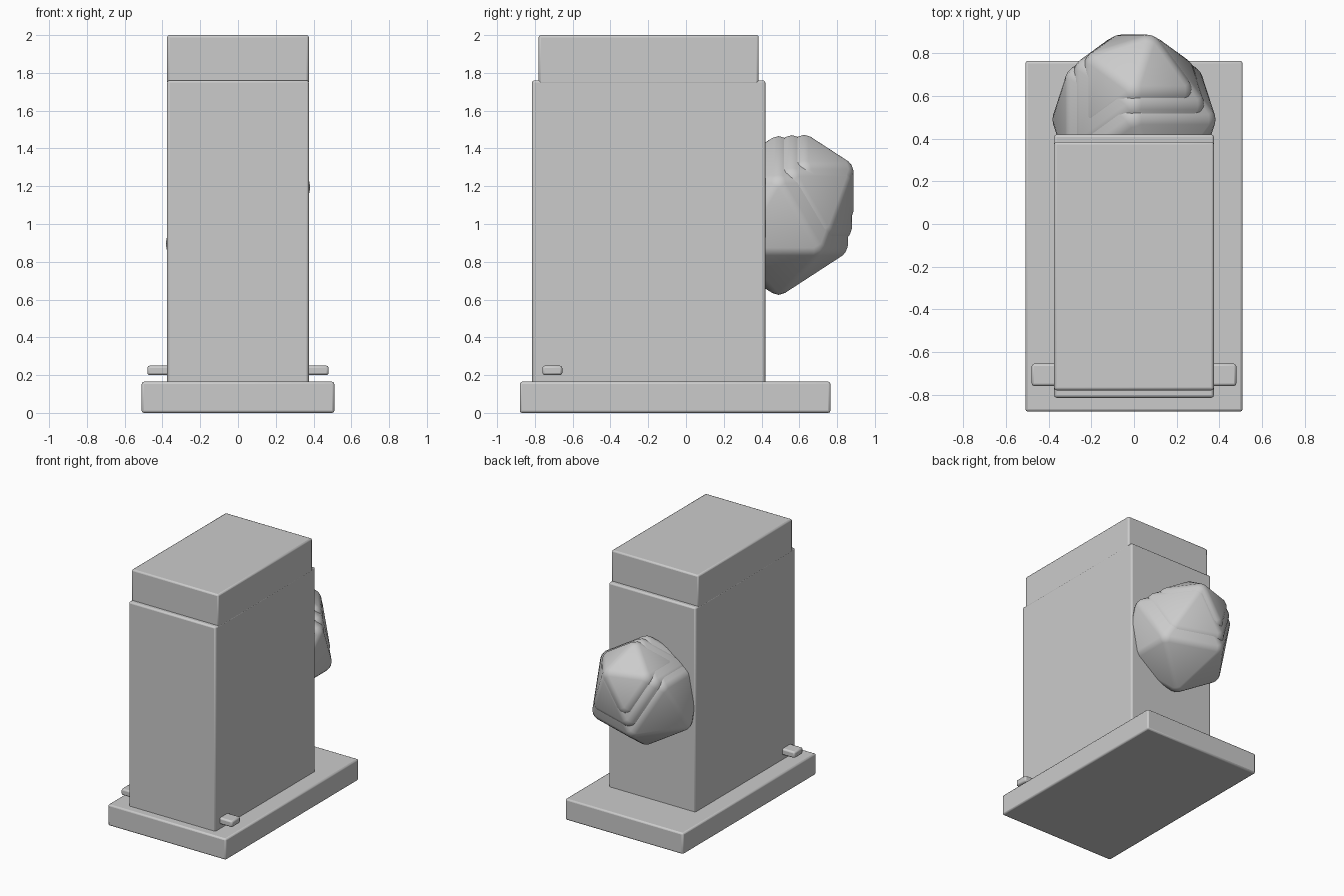
import bpy

if "Cube" in bpy.data.objects:
    bpy.data.objects.remove(bpy.data.objects["Cube"])


def finish(ob, name, width, segments):
    ob.name = name
    mod = ob.modifiers.new("edge_bevel", 'BEVEL')
    mod.width = width
    mod.segments = segments
    mod.limit_method = 'ANGLE'
    return ob


def box(name, x, y, z, width=0.012):
    """Bevelled box from (min, max) ranges on each axis."""
    r = (x, y, z)
    bpy.ops.mesh.primitive_cube_add(size=1, location=[(a + b) / 2 for a, b in r])
    ob = bpy.context.object
    ob.scale = [b - a for a, b in r]
    bpy.ops.object.transform_apply(location=False, rotation=False, scale=True)
    finish(ob, name, width, 2)
    bpy.ops.object.shade_smooth_by_angle()


def boulder(name, y, z, radius):
    """Smooth-shaded icosahedron with softened edges."""
    bpy.ops.mesh.primitive_ico_sphere_add(subdivisions=1, radius=radius, location=(0, y, z))
    ob = bpy.context.object
    finish(ob, name, 0.025, 2)
    bpy.ops.object.shade_smooth()


# Plinth, main block and top cap
box("base_plate", (-0.51, 0.51), (-0.88, 0.765), (0.0, 0.165))
box("main_body", (-0.375, 0.375), (-0.815, 0.42), (0.15, 1.76))
box("top_cap", (-0.375, 0.375), (-0.78, 0.385), (1.74, 2.0))

# Small pegs on both sides near the front
for side, s in (("left", -1), ("right", 1)):
    box(side + "_peg", tuple(sorted((s * 0.3, s * 0.48))), (-0.76, -0.655), (0.2, 0.25))

# Faceted bulge on the back: nested shells stepping up and outward
for i, (y, z, r) in enumerate([(0.49, 1.045, 0.438), (0.56, 1.108, 0.38), (0.625, 1.175, 0.315)]):
    boulder(f"back_bulge_{i + 1}", y, z, r)
